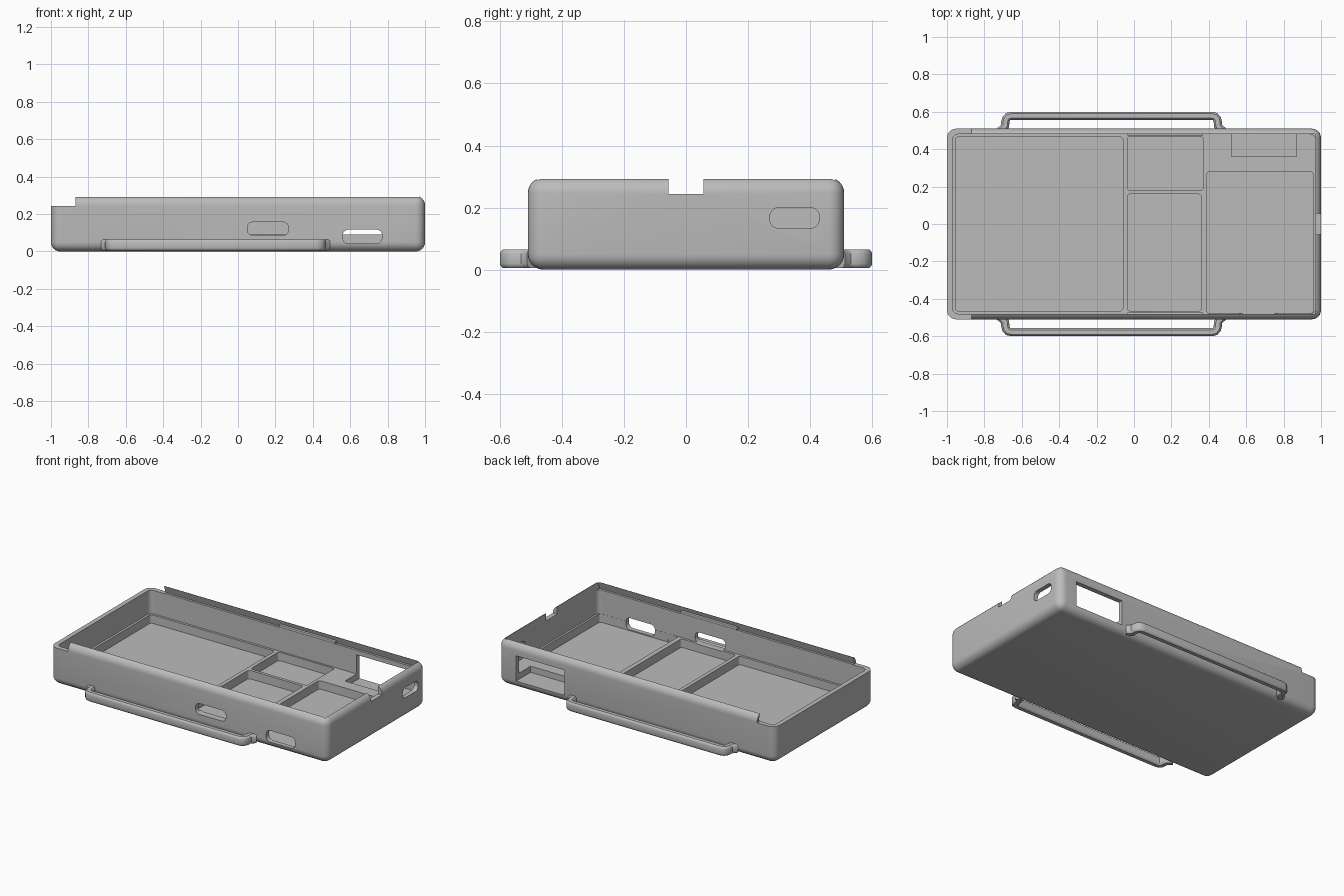
import bpy, bmesh
from mathutils import Vector

old = bpy.data.objects.get("Cube")
if old:
    bpy.data.objects.remove(old, do_unlink=True)

grey = bpy.data.materials.new("plain grey")
grey.use_nodes = True
grey.diffuse_color = (0.5, 0.5, 0.5, 1)
grey.node_tree.nodes["Principled BSDF"].inputs["Base Color"].default_value = (0.5, 0.5, 0.5, 1)


def finish(name, bm):
    bmesh.ops.recalc_face_normals(bm, faces=bm.faces)
    mesh = bpy.data.meshes.new(name)
    bm.to_mesh(mesh)
    bm.free()
    mesh.materials.append(grey)
    ob = bpy.data.objects.new(name, mesh)
    bpy.context.collection.objects.link(ob)
    return ob


def box(name, x, y, z, radius=0, axis=None, segments=6):
    """Box between ranges; rounds the edges along one axis, or all of them."""
    bm = bmesh.new()
    bmesh.ops.create_cube(bm, size=1)
    for v in bm.verts:
        v.co = [r[0] if c < 0 else r[1] for c, r in zip(v.co, (x, y, z))]
    if radius:
        edges = [e for e in bm.edges if axis is None
                 or abs((e.verts[0].co - e.verts[1].co).normalized()[axis]) > 0.9]
        bmesh.ops.bevel(bm, geom=edges, offset=radius, segments=segments,
                        profile=0.5, affect='EDGES')
    return finish(name, bm)


def activate(ob):
    bpy.ops.object.select_all(action='DESELECT')
    ob.select_set(True)
    bpy.context.view_layer.objects.active = ob


def cut(target, cutter):
    cutter.hide_render = True
    mod = target.modifiers.new("cut", 'BOOLEAN')
    mod.operation = 'DIFFERENCE'
    mod.solver = 'EXACT'
    mod.object = cutter
    activate(target)
    bpy.ops.object.modifier_apply(modifier=mod.name)
    bpy.data.objects.remove(cutter, do_unlink=True)


def smooth(ob):
    activate(ob)
    bpy.ops.object.shade_smooth_by_angle(angle=0.6)


# Rounded case, hollowed down to the ledge level
case = box("case_body", (-1, 1), (-.51, .51), (0, .297), .05)
cut(case, box("cavity", (-.97, .97), (-.48, .48), (.09, .5), .03, 2))

# Undercut groove for the sliding lid, and the low end where it enters
groove = box("lid_groove", (-1.2, .969), (-.495, .495), (.245, .31))
for v in groove.data.vertices:
    if v.co.z > .3:
        v.co.y *= .96
cut(case, groove)
cut(case, box("lid_entry", (-1.2, -.87), (-.7, .7), (.243, .5)))
cut(case, box("end_notch", (.9, 1.2), (-.057, .057), (.243, .5)))

# Floor pockets separated by ribs
pockets = [
    ((-.955, -.06), (-.465, .465)),
    ((-.035, .37), (.18, .468)),
    ((-.035, .36), (-.465, .16)),
    ((.39, .957), (-.479, .28)),
]
for x, y in pockets:
    cut(case, box("pocket", x, y, (.035, .2), .015, 2, 3))

# Openings in the walls
cut(case, box("front_slot", (.05, .27), (-.7, -.44), (.086, .157), .03, 1))
cut(case, box("front_port", (.56, .77), (-.7, -.44), (.042, .117), .03, 1))
cut(case, box("end_port", (.9, 1.2), (.27, .43), (.133, .2), .03, 0))
cut(case, box("back_window", (.52, .87), (.36, .7), (.05, .215)))
smooth(case)

# Latch ridges under the lid lips
for side, label in ((-1, "front"), (1, "back")):
    ys = sorted((side * .473, side * .497))
    ridge = box(label + "_latch_ridge", (-.035, .37), ys, (.246, .264), .004, 0, 2)
    smooth(ridge)


def strap_bar(name, side):
    """Sweep a rounded section along a path that bows out from the wall."""
    # Half path from the foot to the middle, relative to the end of the bar
    half = [(-.03, .495), (-.012, .51), (-.001, .525), (0, .545),
            (.004, .562), (.014, .574), (.032, .578)]
    left, right = -.688, .448
    path = [(left + x, y) for x, y in half] + [(right - x, y) for x, y in reversed(half)]
    path = [Vector((x, y * side)) for x, y in path]
    # Rounded section, across and up
    section = []
    arc = [(.022, .008), (.0195, .0155), (.012, .022)]
    arc = [(u, v + .008) for u, v in arc]
    for su, sv in ((1, 1), (-1, 1), (-1, -1), (1, -1)):
        pts = arc if su * sv > 0 else arc[::-1]
        section += [(su * u, .035 + sv * v) for u, v in pts]
    bm = bmesh.new()
    rings = []
    for i, p in enumerate(path):
        a, b = path[max(i - 1, 0)], path[min(i + 1, len(path) - 1)]
        t = (b - a).normalized()
        n = Vector((-t.y, t.x))
        rings.append([bm.verts.new((p.x + n.x * u, p.y + n.y * u, v)) for u, v in section])
    count = len(section)
    for r, s in zip(rings, rings[1:]):
        for k in range(count):
            m = (k + 1) % count
            bm.faces.new((r[k], r[m], s[m], s[k]))
    bm.faces.new(rings[0])
    bm.faces.new(rings[-1])
    smooth(finish(name, bm))


# Strap bars along both long sides
strap_bar("front_strap_bar", -1)
strap_bar("back_strap_bar", 1)
